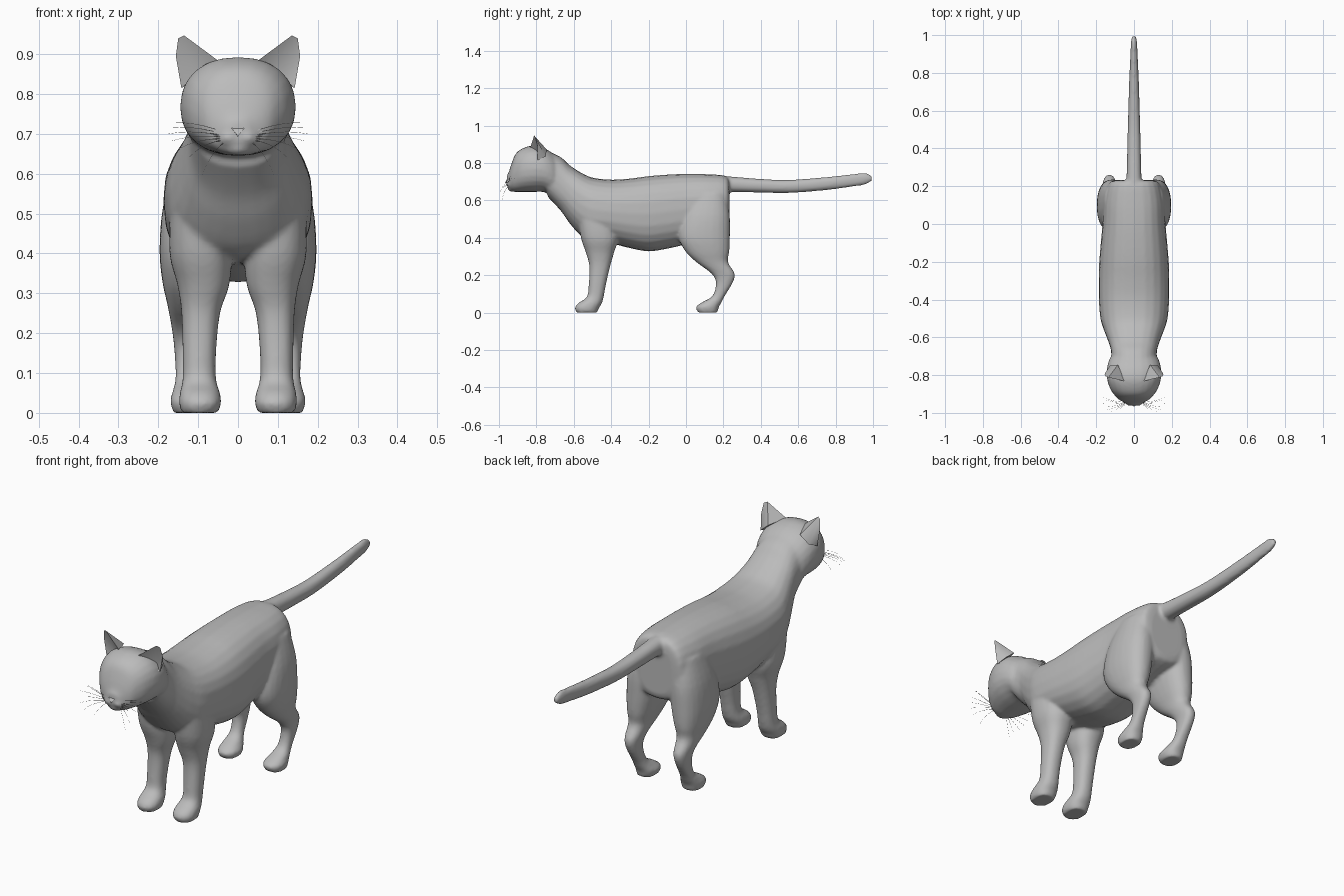
import bpy, bmesh, math
from mathutils import Vector, Matrix

if "Cube" in bpy.data.objects:
    bpy.data.objects.remove(bpy.data.objects["Cube"])

fur = bpy.data.materials.new("grey_fur")
fur.diffuse_color = (0.5, 0.5, 0.5, 1)
fur.use_nodes = True
fur.node_tree.nodes["Principled BSDF"].inputs["Base Color"].default_value = fur.diffuse_color


def finish(bm, name, angle=60):
    """Turn a bmesh into a shaded object."""
    bmesh.ops.recalc_face_normals(bm, faces=bm.faces)
    me = bpy.data.meshes.new(name)
    bm.to_mesh(me)
    bm.free()
    me.materials.append(fur)
    ob = bpy.data.objects.new(name, me)
    bpy.context.collection.objects.link(ob)
    bpy.ops.object.select_all(action='DESELECT')
    ob.select_set(True)
    bpy.context.view_layer.objects.active = ob
    bpy.ops.object.shade_smooth_by_angle(angle=math.radians(angle))
    return ob


def spline(rows, steps=4):
    """Catmull-Rom interpolation through rows of numbers."""
    out = []
    rows = [Vector(r) for r in rows]
    for i in range(len(rows) - 1):
        a, b, c, d = rows[max(i - 1, 0)], rows[i], rows[i + 1], rows[min(i + 2, len(rows) - 1)]
        for k in range(steps):
            t = k / steps
            out.append(b + (c - a) * (t / 2) + (a * 2 - b * 5 + c * 4 - d) * (t * t / 2)
                       + (b * 3 - a - c * 3 + d) * (t ** 3 / 2))
    return out + [rows[-1]]


def loft(bm, rows, place, power=2.3, n=24):
    """Skin box-bounded superellipse rings; rows are (station, a0, a1, b0, b1)."""
    rings = []
    for s, a0, a1, b0, b1 in spline(rows):
        ring = []
        for k in range(n):
            t = 2 * math.pi * k / n
            c, d = math.cos(t), math.sin(t)
            a = (a0 + a1) / 2 + (a1 - a0) / 2 * math.copysign(abs(c) ** (2 / power), c)
            b = (b0 + b1) / 2 + (b1 - b0) / 2 * math.copysign(abs(d) ** (2 / power), d)
            ring.append(bm.verts.new(place(s, a, b)))
        rings.append(ring)
    for p, q in zip(rings, rings[1:]):
        for k in range(n):
            bm.faces.new((p[k], p[(k + 1) % n], q[(k + 1) % n], q[k]))
    bm.faces.new(rings[0][::-1])
    bm.faces.new(rings[-1])


def ball(bm, centre, size, turn=0, seg=16):
    m = Matrix.Translation(centre) @ Matrix.Rotation(turn, 4, 'Z') @ Matrix.Diagonal((*size, 1))
    bmesh.ops.create_uvsphere(bm, u_segments=seg, v_segments=seg // 2 + 2, radius=1, matrix=m)


def along_y(s, a, b):
    return (a, s, b)


# Torso and neck: y, bottom, top, half width
torso = [(.232, .46, .69, .09), (.215, .43, .73, .135), (.12, .40, .74, .16), (0, .365, .742, .167),
         (-.1, .342, .738, .176), (-.2, .328, .73, .184), (-.3, .345, .717, .187),
         (-.4, .37, .711, .186), (-.5, .385, .722, .178), (-.56, .41, .748, .16),
         (-.62, .475, .787, .137), (-.67, .545, .832, .122), (-.74, .62, .865, .12)]
# Head from nape to muzzle
head = [(-.68, .60, .82, .10), (-.71, .625, .85, .127), (-.76, .645, .88, .143),
        (-.82, .645, .893, .143), (-.875, .645, .878, .125), (-.91, .645, .85, .10),
        (-.932, .65, .80, .077), (-.948, .665, .75, .045), (-.958, .68, .735, .025)]
# Tail
tail = [(.16, .645, .735, .05), (.25, .645, .727, .04), (.4, .642, .715, .036),
        (.55, .64, .71, .032), (.75, .655, .725, .026), (.9, .675, .742, .019),
        (.96, .685, .747, .016), (.994, .705, .73, .011)]
# Legs: z, inner x, outer x, front y, back y
front_leg = [(.52, .03, .17, -.58, -.39), (.40, .016, .172, -.562, -.365),
             (.32, .022, .152, -.535, -.385), (.25, .045, .142, -.517, -.405),
             (.15, .055, .139, -.52, -.428), (.085, .055, .139, -.53, -.44),
             (.05, .045, .146, -.577, -.45), (.025, .042, .148, -.594, -.465), (0, .05, .142, -.585, -.475)]
hind_leg = [(.64, .03, .155, .03, .215), (.52, .03, .188, -.02, .234), (.41, .04, .197, -.04, .235),
            (.33, .06, .19, -.005, .232), (.27, .08, .177, .055, .225), (.21, .094, .166, .135, .26),
            (.16, .1, .16, .16, .25), (.09, .096, .157, .142, .208), (.055, .083, .164, .085, .19),
            (.03, .07, .17, .053, .176), (0, .08, .163, .065, .168)]

# Fused body skin
bm = bmesh.new()
for rows, power in ((torso, 2.4), (head, 2.25), (tail, 2.2)):
    loft(bm, [(y, -w, w, z0, z1) for y, z0, z1, w in rows], along_y, power)
for s in (1, -1):
    for rows in (front_leg, hind_leg):
        loft(bm, rows, lambda z, a, b, s=s: (s * a, b, z))
    ball(bm, (s * .021, -.937, .69), (.03, .026, .022))        # whisker pads
ball(bm, (0, -.928, .662), (.035, .026, .016))                 # chin
body = finish(bm, "body", 80)
mod = body.modifiers.new("fuse", 'REMESH')
mod.mode = 'VOXEL'
mod.voxel_size = .008
mod.use_smooth_shade = True
mod = body.modifiers.new("soften", 'SMOOTH')
mod.factor = .5
mod.iterations = 6

# Nose
bm = bmesh.new()
nose = [bm.verts.new(p) for p in ((-.017, -.957, .716), (.017, -.957, .716), (0, -.967, .694),
                                  (-.012, -.935, .728), (.012, -.935, .728), (0, -.935, .69))]
for f in ((0, 1, 2), (3, 4, 1, 0), (4, 5, 2, 1), (5, 3, 0, 2), (5, 4, 3)):
    bm.faces.new([nose[i] for i in f])
finish(bm, "nose")

for s, side in ((1, "left"), (-1, "right")):
    # Hollow-fronted ear
    bm = bmesh.new()
    pts = [(.135, -.812, .947), (.15, -.806, .94), (.156, -.795, .895), (.142, -.795, .815),
           (.05, -.832, .884), (.085, -.745, .872), (.128, -.75, .835), (.108, -.778, .835)]
    v = [bm.verts.new((s * x, y, z)) for x, y, z in pts]
    for f in ((0, 4, 5), (0, 5, 6, 1), (1, 6, 2), (2, 6, 3),
              (0, 7, 4), (0, 1, 7), (1, 2, 7), (2, 3, 7), (3, 6, 5, 4), (3, 4, 7)):
        bm.faces.new([v[i] for i in f])
    finish(bm, side + "_ear", 50)

    # Eye
    bm = bmesh.new()
    ball(bm, (s * .061, -.908, .77), (.025, .018, .022), s * .5)
    finish(bm, side + "_eye")

    # Whiskers: thin curved tapering strands
    bm = bmesh.new()
    for i, end in enumerate([(.155, -.93, .728), (.172, -.915, .716), (.176, -.95, .700), (.168, -.97, .682),
                             (.15, -.985, .662), (.122, -.995, .642), (.09, -.985, .595)]):
        a = Vector((.034 + .003 * (i % 3), -.945, .704 - .004 * i))
        b = Vector(end)
        mid = (a + b) / 2 + Vector((.008, -.012, .014))
        prev = None
        for k in range(6):
            t = k / 5
            p = a * (1 - t) ** 2 + mid * 2 * t * (1 - t) + b * t * t
            r = .0011 * (1 - .7 * t)
            ring = [bm.verts.new((s * p.x, p.y + r * math.cos(q), p.z + r * math.sin(q)))
                    for q in (0, 2.09, 4.19)]
            if prev:
                for j in range(3):
                    bm.faces.new((prev[j], prev[(j + 1) % 3], ring[(j + 1) % 3], ring[j]))
            prev = ring
    finish(bm, side + "_whiskers")
